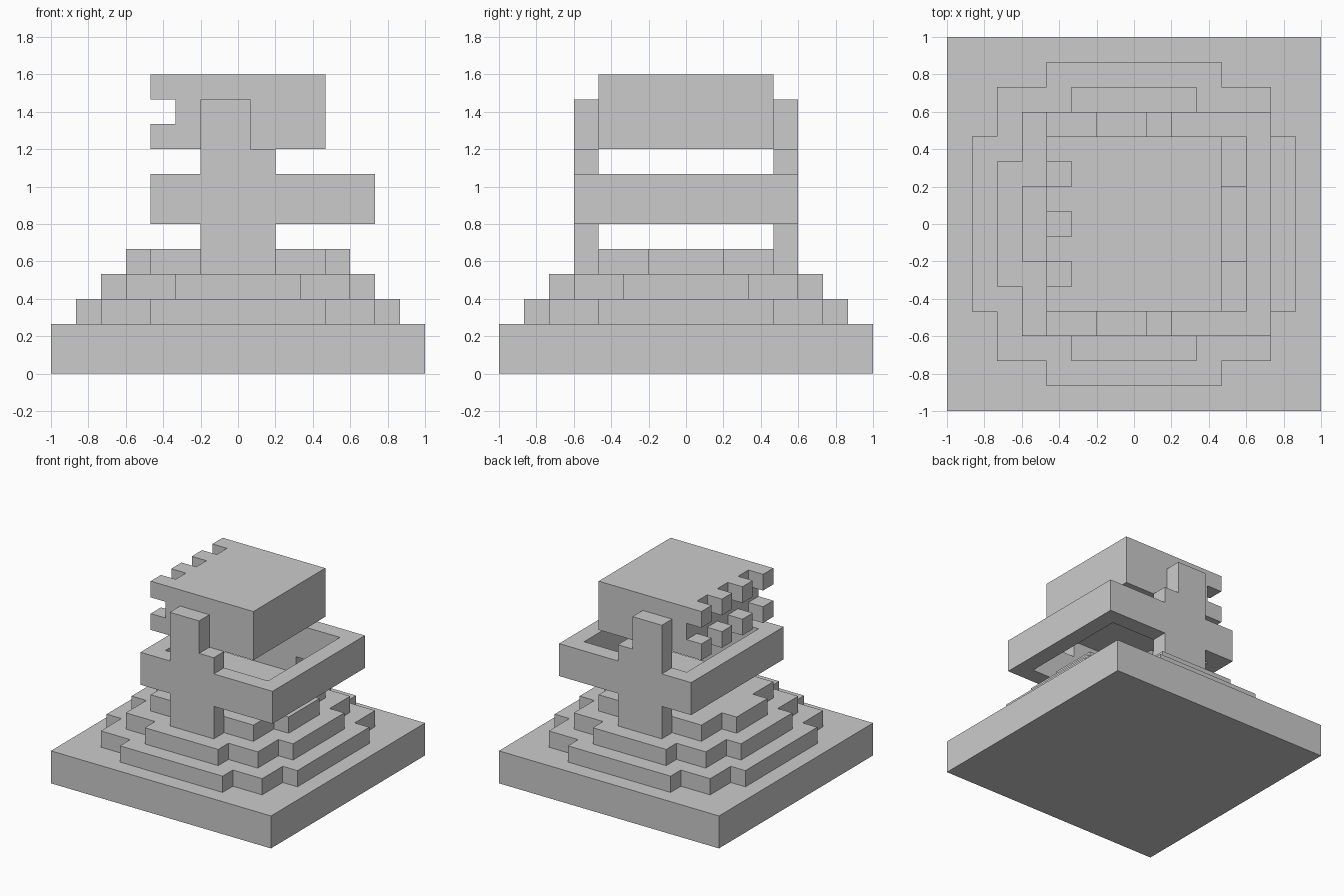
import bpy, bmesh

if "Cube" in bpy.data.objects:
    bpy.data.objects.remove(bpy.data.objects["Cube"])

U = 2 / 15  # one block


def prism(name, pts, low, high, axis="z"):
    """Extrude a 2D outline (in blocks) along z, or along y for an xz outline."""
    bm = bmesh.new()
    place = (lambda a, b, t: (a * U, b * U, t * U)) if axis == "z" else \
            (lambda a, b, t: (a * U, t * U, b * U))
    face = bm.faces.new([bm.verts.new(place(a, b, low)) for a, b in pts])
    top = bmesh.ops.extrude_face_region(bm, geom=[face])
    d = (high - low) * U
    bmesh.ops.translate(bm, vec=(0, 0, d) if axis == "z" else (0, d, 0),
                        verts=[g for g in top["geom"] if isinstance(g, bmesh.types.BMVert)])
    bmesh.ops.recalc_face_normals(bm, faces=bm.faces)
    mesh = bpy.data.meshes.new(name)
    bm.to_mesh(mesh)
    bm.free()
    obj = bpy.data.objects.new(name, mesh)
    bpy.context.collection.objects.link(obj)
    return obj


def box(name, x0, x1, y0, y1, z0, z1):
    return prism(name, [(x0, y0), (x1, y0), (x1, y1), (x0, y1)], z0, z1)


def stepped_round(a, b, c):
    """Blocky circle outline: arm half width a, shoulder b, reach c."""
    q = [(c, a), (b, a), (b, b), (a, b), (a, c)]
    pts = []
    for _ in range(4):
        pts += q
        q = [(-y, x) for x, y in q]
    # drop the shoulder point where it would fold back on itself
    return pts


# Square base and three stepped tiers
box("base", -7.5, 7.5, -7.5, 7.5, 0, 2)
prism("lower_tier", stepped_round(3.5, 5.5, 6.5), 2, 3)
prism("middle_tier", stepped_round(2.5, 4.5, 5.5), 3, 4)
prism("upper_tier", stepped_round(1.5, 3.5, 4.5), 4, 5)

# Cross-shaped uprights with their share of the ring, front and back
cross = [(-1.5, 4), (1.5, 4), (1.5, 6), (5.5, 6), (5.5, 8), (1.5, 8), (1.5, 9),
         (0.5, 9), (0.5, 11), (-1.5, 11), (-1.5, 8), (-3.5, 8), (-3.5, 6), (-1.5, 6)]
prism("front_upright", cross, -4.5, -3.5, "y")
prism("back_upright", cross, 3.5, 4.5, "y")

# End walls closing the ring
box("ring_left_wall", -3.5, -2.5, -3.5, 3.5, 6, 8)
box("ring_right_wall", 4.5, 5.5, -3.5, 3.5, 6, 8)

# Hanging block with two rows of teeth on its left side
box("hanging_block", -2.5, 3.5, -3.5, 3.5, 9, 12)
for row, z in (("lower", 9), ("upper", 11)):
    for i in range(4):
        y = -3.5 + 2 * i
        box(f"{row}_tooth_{i + 1}", -3.5, -2.5, y, y + 1, z, z + 1)
